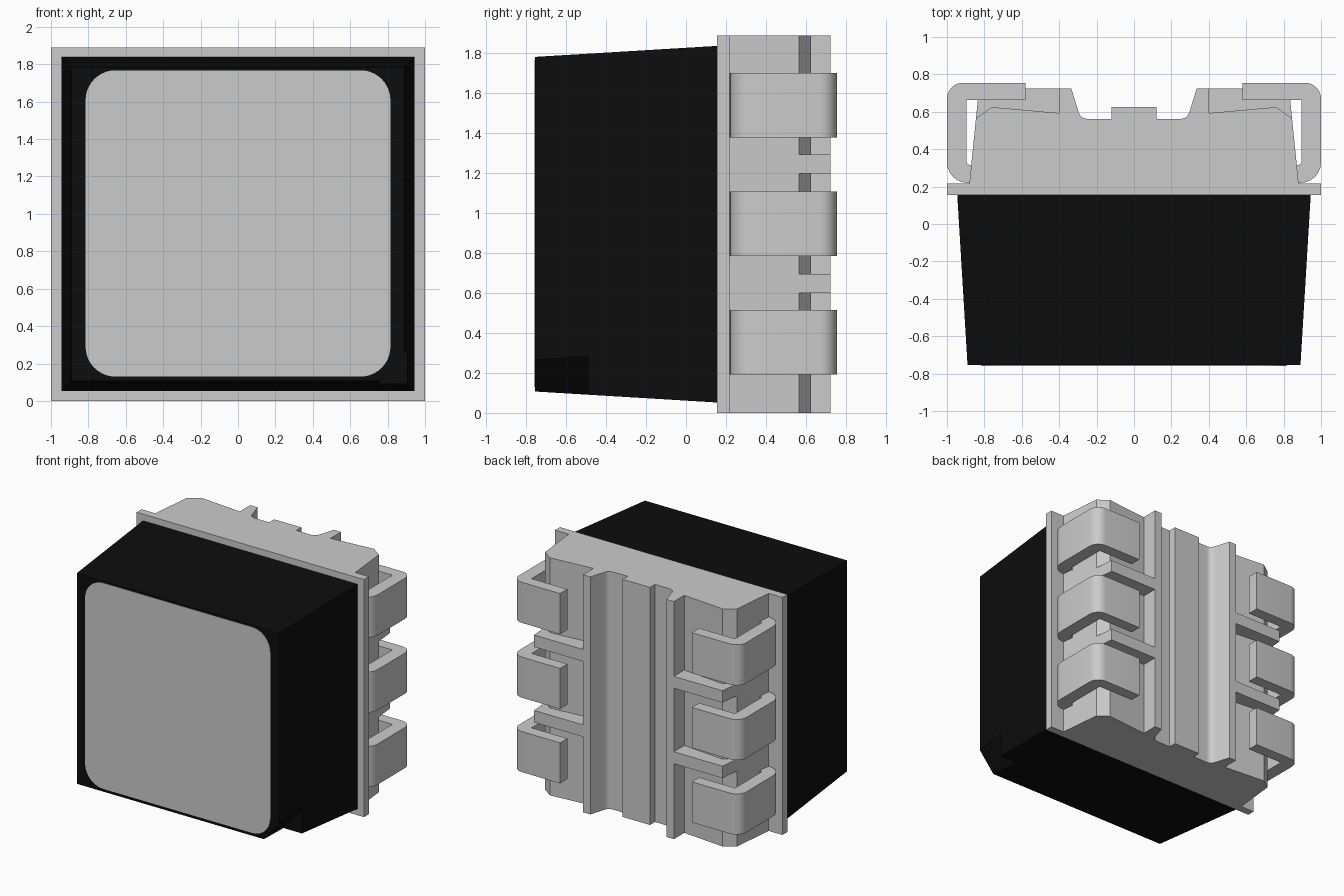
import bpy, bmesh, math
from mathutils import Vector

cube = bpy.data.objects.get("Cube")
if cube:
    bpy.data.objects.remove(cube, do_unlink=True)


def material(name, rgb):
    m = bpy.data.materials.new(name)
    m.use_nodes = True
    m.diffuse_color = (*rgb, 1)
    bsdf = next(n for n in m.node_tree.nodes if n.type == 'BSDF_PRINCIPLED')
    bsdf.inputs["Base Color"].default_value = (*rgb, 1)
    return m


grey = material("light grey", (0.6, 0.6, 0.6))
black = material("black", (0.004, 0.004, 0.004))


def fillet(points, steps=6):
    """Round each (x, y, radius) corner with an arc; radius may be left out."""
    out = []
    for i, p in enumerate(points):
        c = Vector(p[:2])
        if len(p) < 3:
            out.append(c)
            continue
        u = (Vector(points[i - 1][:2]) - c).normalized()
        v = (Vector(points[(i + 1) % len(points)][:2]) - c).normalized()
        half = u.angle(v) / 2
        centre = c + (u + v).normalized() * p[2] / math.sin(half)
        t = p[2] / math.tan(half)
        a, b = c + u * t - centre, c + v * t - centre
        turn = math.atan2(a.x * b.y - a.y * b.x, a.dot(b))
        for k in range(steps + 1):
            w = turn * k / steps
            out.append(centre + Vector((a.x * math.cos(w) - a.y * math.sin(w),
                                        a.x * math.sin(w) + a.y * math.cos(w))))
    return out


def loft(name, ring_a, ring_b, mat, smooth=False):
    """Solid between two matching rings of 3D points."""
    bm = bmesh.new()
    a = [bm.verts.new(p) for p in ring_a]
    b = [bm.verts.new(p) for p in ring_b]
    bm.faces.new(a)
    bm.faces.new(b)
    for i in range(len(a)):
        bm.faces.new((a[i - 1], a[i], b[i], b[i - 1]))
    bmesh.ops.recalc_face_normals(bm, faces=bm.faces)
    mesh = bpy.data.meshes.new(name)
    bm.to_mesh(mesh)
    bm.free()
    obj = bpy.data.objects.new(name, mesh)
    bpy.context.collection.objects.link(obj)
    mesh.materials.append(mat)
    bpy.ops.object.select_all(action='DESELECT')
    obj.select_set(True)
    bpy.context.view_layer.objects.active = obj
    if smooth:
        bpy.ops.object.shade_smooth_by_angle(angle=math.radians(30))
    return obj


def extrude_z(name, pts, z0, z1, mat, smooth=False, side=1):
    return loft(name, [(side * x, y, z0) for x, y in pts],
                [(side * x, y, z1) for x, y in pts], mat, smooth)


def extrude_y(name, pts, y0, y1, mat):
    return loft(name, [(x, y0, z) for x, z in pts], [(x, y1, z) for x, z in pts], mat)


def rect(hx, hz, y):
    return [(sx * hx, y, 0.945 + sz * hz)
            for sx, sz in ((-1, -1), (1, -1), (1, 1), (-1, 1))]


# Wedge that cuts the marked lower corner of the cap
wedge = extrude_y("corner_cutter", [(0.592, -0.09), (1.06, 0.468), (1.06, -0.09)],
                  -0.9, -0.49, black)

# Tapered cap
cap = loft("cap", rect(0.89, 0.838, -0.755), rect(0.945, 0.893, 0.157), black)
cut = cap.modifiers.new("corner", 'BOOLEAN')
cut.operation = 'DIFFERENCE'
cut.solver = 'EXACT'
cut.object = wedge
bpy.ops.object.modifier_apply(modifier=cut.name)
bpy.data.objects.remove(wedge, do_unlink=True)

# Thin rounded panel on the front of the cap
s, t0, t1, r = 0.815, 0.13, 1.768, 0.16
extrude_y("front_panel", fillet([(-s, t0, r), (s, t0, r), (s, t1, r), (-s, t1, r)], 10),
          -0.758, -0.753, grey)

# Base with flange, shoulders and centre groove
half_profile = fillet([(1, 0.155), (1, 0.217), (0.88, 0.217), (0.845, 0.565),
                       (0.76, 0.625), (0.40, 0.593), (0.40, 0.724), (0.335, 0.724),
                       (0.285, 0.562, 0.05), (0.12, 0.562), (0.12, 0.625)])
mirrored = [Vector((-p.x, p.y)) for p in reversed(half_profile)]
extrude_z("base", half_profile + mirrored, 0, 1.89, grey, True)

# Ribs and folded terminals on both sides
rib = [(0.39, 0.58), (0.39, 0.724), (0.829, 0.724), (0.845, 0.565), (0.76, 0.60)]
terminal = fillet([(0.58, 0.755), (1, 0.755, 0.085), (1, 0.22, 0.11), (0.86, 0.22),
                   (0.86, 0.315), (0.895, 0.315, 0.02), (0.895, 0.663), (0.58, 0.663)])
for label, side in (("left", 1), ("right", -1)):
    for i, z in enumerate((0.60, 1.20)):
        extrude_z(f"{label}_rib_{i + 1}", rib, z, z + 0.095, grey, False, side)
    for i, z in enumerate((0.193, 0.785, 1.38)):
        extrude_z(f"{label}_terminal_{i + 1}", terminal, z, z + 0.323, grey, True, side)
